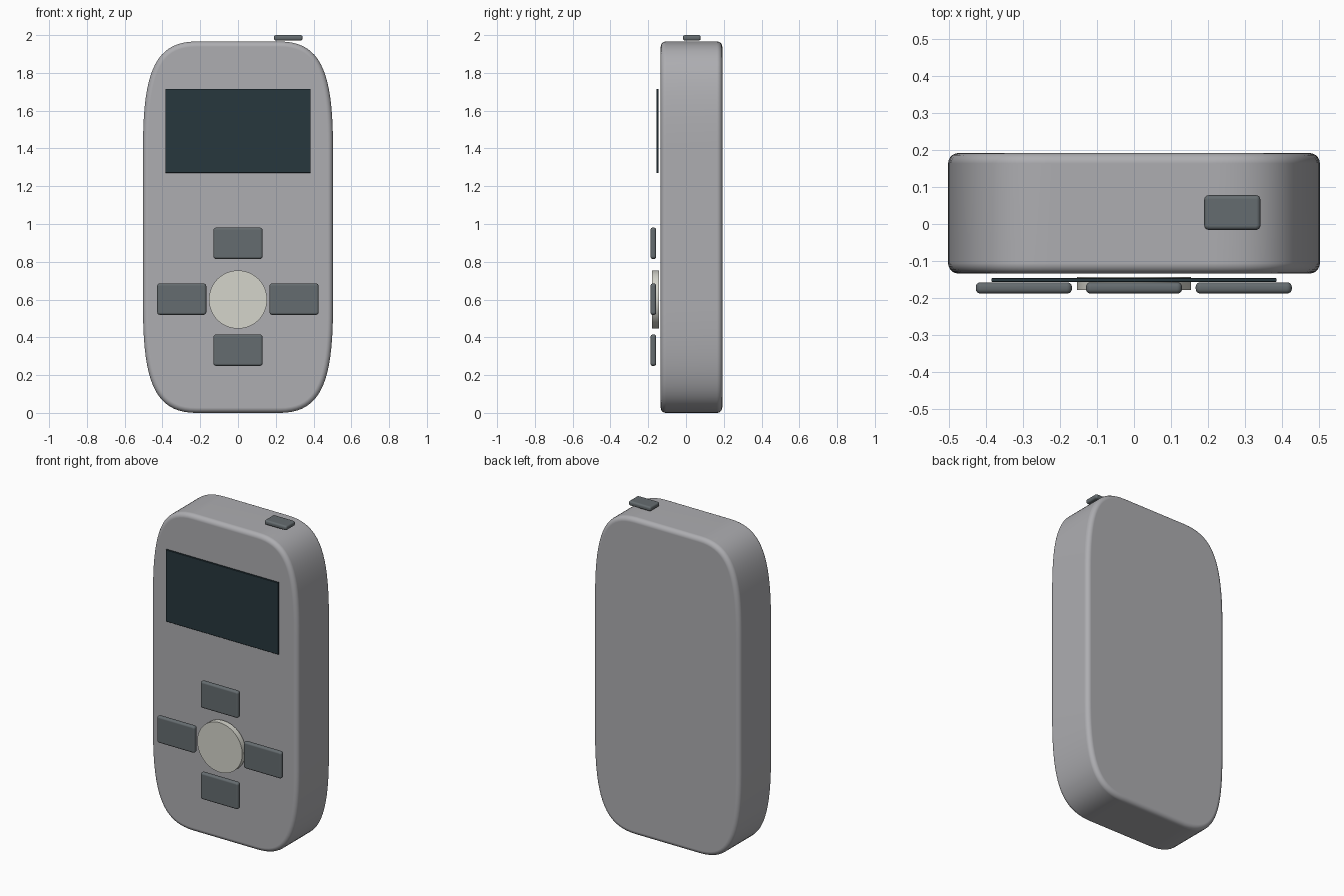
import bpy, bmesh, math
from mathutils import Vector
from mathutils.geometry import interpolate_bezier

if "Cube" in bpy.data.objects:
    bpy.data.objects.remove(bpy.data.objects["Cube"])


def material(name, rgb):
    m = bpy.data.materials.new(name)
    m.diffuse_color = (*rgb, 1)
    m.use_nodes = True
    m.node_tree.nodes["Principled BSDF"].inputs["Base Color"].default_value = m.diffuse_color
    return m


GREY = material("casing_grey", (0.42, 0.42, 0.44))
DARK = material("button_dark", (0.13, 0.15, 0.16))
GLASS = material("screen_dark", (0.02, 0.038, 0.048))
PALE = material("button_pale", (0.66, 0.66, 0.6))


def plate(name, outline, y0, y1, mat, bevel=0.0, segments=4, corner=0.0):
    """Extrude an x-z outline from y0 to y1, round its corners, then its rims."""
    bm = bmesh.new()
    face = bm.faces.new([bm.verts.new((x, y0, z)) for x, z in outline])
    ext = bmesh.ops.extrude_face_region(bm, geom=[face])
    moved = [g for g in ext["geom"] if isinstance(g, bmesh.types.BMVert)]
    bmesh.ops.translate(bm, verts=moved, vec=(0, y1 - y0, 0))
    bmesh.ops.recalc_face_normals(bm, faces=bm.faces)

    def across(e):
        return abs(e.verts[0].co.y - e.verts[1].co.y) > 1e-5

    if corner:
        bmesh.ops.bevel(bm, geom=[e for e in bm.edges if across(e)],
                        offset=corner, segments=4, profile=0.5, affect='EDGES')
    if bevel:
        bmesh.ops.bevel(bm, geom=[e for e in bm.edges if not across(e)],
                        offset=bevel, segments=segments, profile=0.5, affect='EDGES')
    mesh = bpy.data.meshes.new(name)
    bm.to_mesh(mesh)
    bm.free()
    ob = bpy.data.objects.new(name, mesh)
    bpy.context.collection.objects.link(ob)
    mesh.materials.append(mat)
    bpy.ops.object.select_all(action='DESELECT')
    ob.select_set(True)
    bpy.context.view_layer.objects.active = ob
    bpy.ops.object.shade_smooth_by_angle(angle=math.radians(35))
    wn = ob.modifiers.new("flat_caps", 'WEIGHTED_NORMAL')
    wn.keep_sharp = True
    return ob


def rect(cx, cz, w, h):
    return [(cx + sx * w / 2, cz + sz * h / 2)
            for sx, sz in ((-1, -1), (1, -1), (1, 1), (-1, 1))]


# Casing: one soft corner curve mirrored to all four corners
MID = 0.983
curve = [(p.x, p.y) for p in interpolate_bezier(
    Vector((0.503, 0.42)), Vector((0.503, 0.82)),
    Vector((0.44, MID)), Vector((0.22, MID)), 20)]
right = [(x, -z) for x, z in reversed(curve)] + curve
outline = [(x, z + MID) for x, z in right + [(-x, -z) for x, z in right]]
plate("casing", outline, -0.134, 0.192, GREY, bevel=0.028, segments=5)

# Screen
plate("screen", rect(0, 1.493, 0.77, 0.446), -0.157, -0.146, GLASS, bevel=0.002, segments=1)

# Four direction buttons
for name, cx, cz in (("menu_button", 0, 0.898), ("down_button", 0, 0.332),
                     ("left_button", -0.298, 0.602), ("right_button", 0.297, 0.602)):
    plate(name, rect(cx, cz, 0.26, 0.166), -0.188, -0.158, DARK, bevel=0.012, corner=0.014)

# Round centre button
ring = [(0.154 * math.cos(a), 0.6 + 0.154 * math.sin(a))
        for a in (i * math.tau / 64 for i in range(64))]
plate("centre_button", ring, -0.179, -0.143, PALE)

# Power button: same plate, laid flat on top
power = plate("power_button", rect(0, 0, 0.152, 0.094), -0.0145, 0.0145, DARK,
              bevel=0.011, corner=0.012)
power.rotation_euler.x = math.radians(-90)
power.location = (0.266, 0.031, 1.9855)
